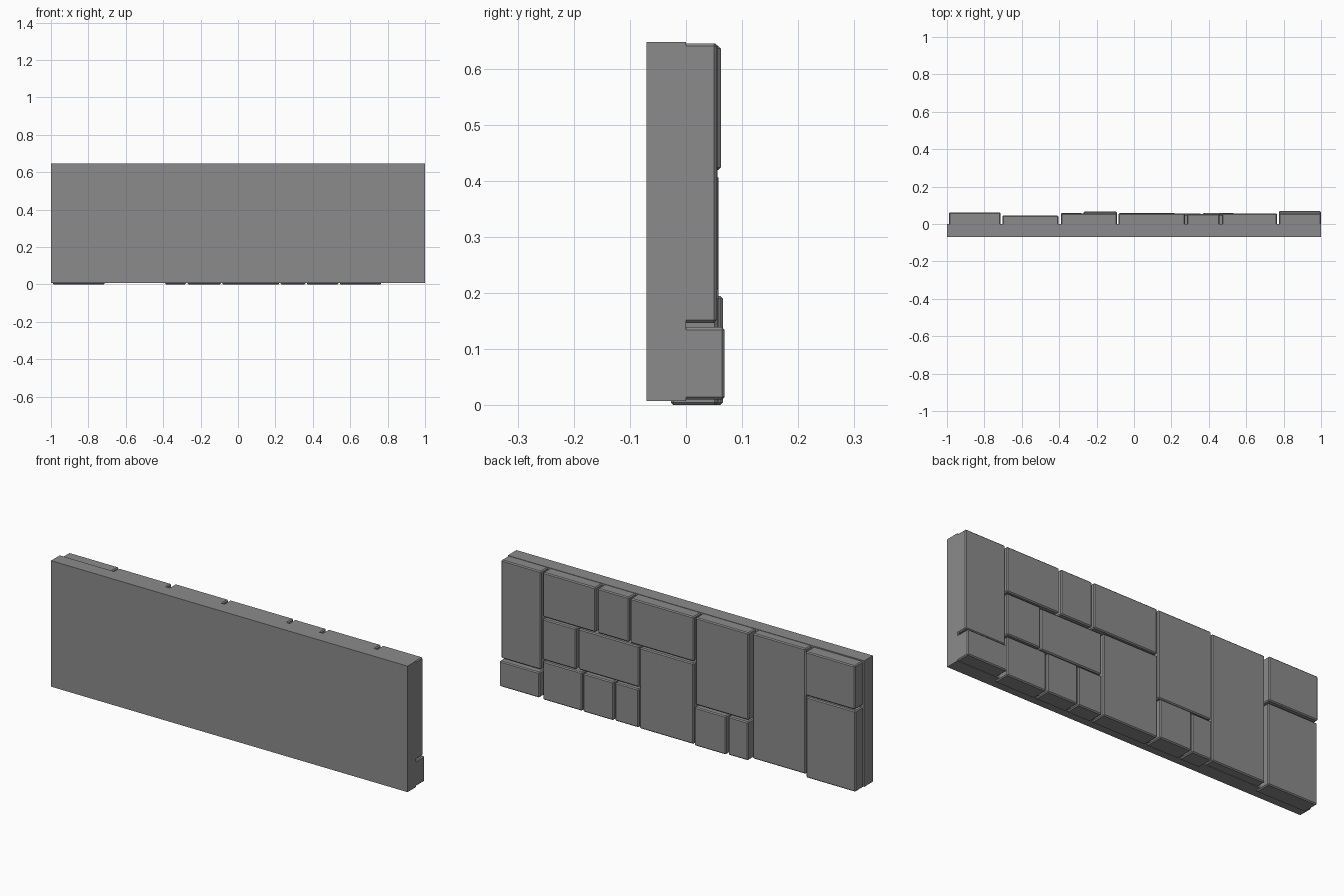
import bpy
import bmesh

cube = bpy.data.objects.get("Cube")
if cube:
    bpy.data.objects.remove(cube, do_unlink=True)

# Single stone colour
grey = bpy.data.materials.new("stone grey")
grey.use_nodes = True
colour = (0.26, 0.26, 0.26, 1)
grey.diffuse_color = colour
grey.node_tree.nodes["Principled BSDF"].inputs["Base Color"].default_value = colour


def block(name, x, y, z, bevel=0.0):
    """Box between the given (min, max) ranges, with optional chamfered edges."""
    bm = bmesh.new()
    bmesh.ops.create_cube(bm, size=1)
    for v in bm.verts:
        v.co = [r[0] if c < 0 else r[1] for c, r in zip(v.co, (x, y, z))]
    mesh = bpy.data.meshes.new(name)
    bm.to_mesh(mesh)
    bm.free()
    mesh.materials.append(grey)
    ob = bpy.data.objects.new(name, mesh)
    bpy.context.collection.objects.link(ob)
    if bevel:
        mod = ob.modifiers.new("chamfer", "BEVEL")
        mod.width = bevel
        mod.segments = 1
    return ob


# Plain wall slab
block("wall_slab", (-1, 1), (-0.07, 0), (0.008, 0.647))

# Row heights shared by the stones
LOW, TOP = 0, 0.645
SPLIT_A, SPLIT_B = (0.195, 0.203), (0.41, 0.419)

# Facing stones: x range, z range, how far they stand out
stones = {
    "left_lower_stone": (0.775, 0.999, 0.01, 0.139, 0.069),
    "left_upper_stone": (0.775, 0.999, 0.147, TOP, 0.055),
    "top_stone_a": (0.47, 0.765, SPLIT_B[1], TOP, 0.055),
    "top_stone_b": (0.283, 0.458, SPLIT_B[1], TOP, 0.054),
    "top_stone_c": (-0.083, 0.273, SPLIT_B[1], TOP, 0.057),
    "middle_stone_a": (0.577, 0.765, SPLIT_A[1], SPLIT_B[0], 0.057),
    "middle_stone_b": (0.228, 0.569, SPLIT_A[1], SPLIT_B[0], 0.05),
    "base_stone_a": (0.545, 0.765, LOW, SPLIT_A[0], 0.056),
    "base_stone_b": (0.368, 0.537, LOW, SPLIT_A[0], 0.058),
    "base_stone_c": (0.228, 0.36, LOW, SPLIT_A[0], 0.055),
    "tall_stone": (-0.083, 0.22, LOW, SPLIT_B[0], 0.058),
    "large_upper_stone": (-0.39, -0.092, SPLIT_A[1], TOP, 0.056),
    "base_stone_d": (-0.27, -0.092, LOW, SPLIT_A[0], 0.066),
    "base_stone_e": (-0.39, -0.279, LOW, SPLIT_A[0], 0.06),
    "full_height_stone": (-0.703, -0.405, 0.01, TOP, 0.046),
    "right_upper_stone": (-0.99, -0.713, SPLIT_B[1], 0.641, 0.062),
    "right_lower_stone": (-0.99, -0.713, LOW, SPLIT_B[0], 0.057),
}
for name, (x0, x1, z0, z1, depth) in stones.items():
    block(name, (x0, x1), (-0.027, depth), (z0, z1), bevel=0.005)
